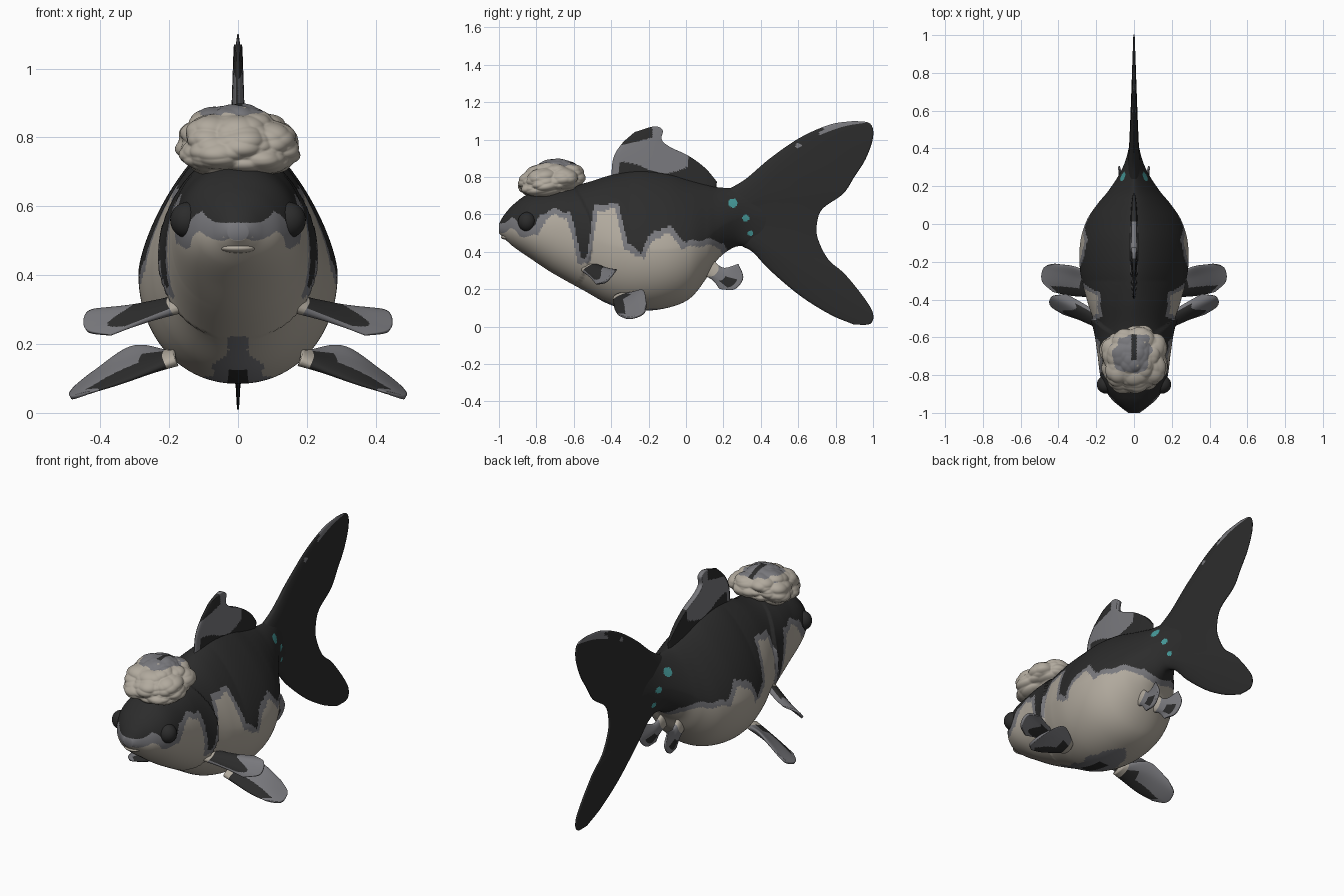
import bpy, bmesh, math
from mathutils import Vector, noise

default = bpy.data.objects.get("Cube")
if default:
    bpy.data.objects.remove(default)


def material(name, r, g, b):
    mat = bpy.data.materials.new(name)
    mat.use_nodes = True
    mat.diffuse_color = (r, g, b, 1)
    mat.node_tree.nodes["Principled BSDF"].inputs["Base Color"].default_value = (r, g, b, 1)
    return mat


BLACK, GREY, CREAM, TEAL = range(4)
palette = [material("black scales", .025, .025, .025),
           material("grey edging", .19, .19, .205),
           material("cream skin", .44, .40, .34),
           material("teal spots", .06, .32, .32)]


def finish(name, bm):
    bmesh.ops.recalc_face_normals(bm, faces=bm.faces[:])
    mesh = bpy.data.meshes.new(name)
    bm.to_mesh(mesh)
    bm.free()
    for mat in palette:
        mesh.materials.append(mat)
    mesh.shade_smooth()
    obj = bpy.data.objects.new(name, mesh)
    bpy.context.scene.collection.objects.link(obj)


def spline(points, u):
    """Catmull-Rom point on a list of tuples, u from 0 to 1."""
    pts = [Vector(p) for p in points]
    last = len(pts) - 1
    i = min(int(u * last), last - 1)
    f = u * last - i
    b, c = pts[i], pts[i + 1]
    a = pts[i - 1] if i > 0 else b * 2 - c
    d = pts[i + 2] if i + 2 <= last else c * 2 - b
    return b + (c - a) * (f / 2) + (a * 2 - b * 5 + c * 4 - d) * (f * f / 2) \
        + (b * 3 - a - c * 3 + d) * (f ** 3 / 2)


def loft(name, rings, paint):
    """Skin closed rings; paint(centre, ring index, point index) picks a colour."""
    bm = bmesh.new()
    rows = [[bm.verts.new(p) for p in ring] for ring in rings]
    n = len(rows[0])

    def quad(corners, i, j):
        face = bm.faces.new(corners)
        face.material_index = paint(face.calc_center_median(), i, j)

    for i in range(len(rows) - 1):
        for j in range(n):
            k = (j + 1) % n
            quad((rows[i][j], rows[i][k], rows[i + 1][k], rows[i + 1][j]), i, j)
    # ends are closed with strips joining opposite points
    for i in (0, len(rows) - 1):
        r = rows[i]
        for j in range(n // 2 - 1):
            quad((r[j], r[j + 1], r[n - 2 - j], r[n - 1 - j]), i, j)
    finish(name, bm)


def fin(name, base, outer, edge_a, edge_b, thick, paint, side=1, n=50):
    """Lens-shaped fin on the patch between four edge curves."""
    base, outer, edge_a, edge_b = [[(p[0] * side, p[1], p[2]) for p in c]
                                   for c in (base, outer, edge_a, edge_b)]

    def patch(s, t):
        b0, b1, o0, o1 = [Vector(p) for p in (base[0], base[-1], outer[0], outer[-1])]
        flat = b0.lerp(b1, t).lerp(o0.lerp(o1, t), s)
        across = spline(base, t).lerp(spline(outer, t), s)
        return across + spline(edge_a, s).lerp(spline(edge_b, s), t) - flat

    rings = []
    for i in range(n + 1):
        s, front, back = i / n, [], []
        for j in range(n + 1):
            t, e = j / n, .01
            s0, t0 = min(s, 1 - e), min(t, 1 - e)
            p = patch(s, t)
            ds = patch(s0 + e, t0) - patch(s0, t0)
            dt = patch(s0, t0 + e) - patch(s0, t0)
            half = (thick[0] * (1 - s) + thick[1] * s) * math.sqrt(1 - (2 * t - 1) ** 2) + .0015
            normal = ds.cross(dt).normalized() * half
            front.append(p + normal)
            back.append(p - normal)
        rings.append(front + back[::-1])
    loft(name, rings, lambda c, i, j: paint(c, i / n, min(j, 2 * n + 1 - j) / n))


def flat(points):
    return [(0, y, z) for y, z in points]


def level(table, y):
    for (y0, z0), (y1, z1) in zip(table, table[1:]):
        if y <= y1:
            return z0 + (z1 - z0) * max(0, y - y0) / (y1 - y0)
    return table[-1][1]


# Body: y, top, bottom, half width, height of widest line
profile = [(-1, .55, .5, .03, .525), (-.97, .6, .47, .07, .53), (-.92, .655, .425, .125, .53),
           (-.84, .71, .37, .17, .53), (-.72, .735, .29, .19, .51), (-.55, .765, .195, .205, .47),
           (-.4, .81, .115, .25, .43), (-.25, .835, .085, .285, .41), (-.1, .82, .1, .285, .41),
           (.02, .785, .15, .25, .43), (.11, .76, .26, .19, .47), (.17, .745, .36, .14, .52),
           (.26, .74, .425, .08, .57), (.34, .74, .43, .044, .58), (.44, .7, .46, .02, .58),
           (.53, .62, .54, .004, .58)]

# Lower border of the dark back along y
border = [(-1, .55), (-.93, .58), (-.87, .53), (-.81, .53), (-.78, .6), (-.7, .63), (-.62, .61),
          (-.59, .5), (-.56, .37), (-.53, .37), (-.51, .5), (-.49, .65), (-.36, .66), (-.31, .44),
          (-.24, .4), (-.2, .48), (-.13, .53), (-.08, .53), (0, .45), (.1, .47), (.2, .45), (.27, .3)]
spots = [(.25, .66, .025), (.32, .58, .018), (.345, .5, .015)]
belly = [(-.6, .015), (-.42, .065), (-.3, .09), (-.18, .09), (-.08, 0)]


def body_paint(c, i, j):
    for y, z, r in spots:
        if math.hypot(c.y - y, c.z - z) < r:
            return TEAL
    if c.z < .25 and -.6 < c.y < -.08:
        if abs(c.x) < .03 and -.42 < c.y < -.25:
            return BLACK
        if abs(c.x) < level(belly, c.y) + .01 * math.sin(c.y * 40):
            return GREY
    wave = .008 * math.sin(c.y * 60)
    if c.z > level(border, c.y) + wave:
        return BLACK
    rim = min(level(border, c.y - .018), level(border, c.y + .018)) + wave
    return GREY if c.z > rim - (.045 if c.y < -.75 else .03) else CREAM


def body_ring(u, count=160):
    y, top, bottom, width, mid = spline([Vector(p) for p in profile], u)
    blend = min(1, max(0, (y + .65) / .35))
    ring = []
    for k in range(count):
        a = 2 * math.pi * (k + .5) / count
        ca, sa = math.cos(a), math.sin(a)
        power = 2 / (2.1 - .65 * blend) if sa > 0 else .95
        x = math.copysign(abs(ca) ** power, ca) * width
        z = mid + math.copysign(abs(sa) ** power, sa) * (top - mid if sa > 0 else mid - bottom)
        # raised gill cover ending in a curved step
        g = y + .5 + 1.3 * (z - .47) ** 2
        if -.2 < g < 0:
            x *= 1 + .08 * (1 + g / .2)
        ring.append((x, y, z))
    return ring


loft("body", [body_ring(i / 290) for i in range(291)], body_paint)


# Tail fin
def tail_paint(c, s, t):
    rim = t < .07 and s > .7 + .04 * math.sin(t * 90)
    speck = math.hypot(c.y - .6, c.z - .97) < .014
    return GREY if rim or speck else BLACK


fin("tail_fin", flat([(.22, .73), (.25, .58), (.3, .43)]),
    flat([(.9, 1.1), (.985, 1.085), (1, 1.01), (.96, .895), (.9, .8), (.84, .71), (.73, .63),
          (.7, .55), (.705, .47), (.76, .36), (.85, .28), (.955, .15), (1, .07), (.985, .015), (.9, .01)]),
    flat([(.22, .73), (.32, .79), (.45, .9), (.61, 1.01), (.77, 1.08), (.9, 1.1)]),
    flat([(.3, .43), (.36, .395), (.45, .3), (.61, .165), (.77, .065), (.9, .01)]),
    (.04, .003), tail_paint, n=70)


# Dorsal fin
def dorsal_paint(c, s, t):
    low = c.z < .85 + .03 * math.sin(c.y * 14) and c.y > -.36
    tip = c.z > 1 + .25 * (c.y + .22) and c.y < -.18
    return BLACK if low or tip or c.y > .01 or t < .02 else GREY


fin("dorsal_fin", flat([(-.4, .77), (-.2, .8), (0, .75), (.16, .72)]),
    flat([(-.275, 1.04), (-.17, 1.07), (-.125, 1.05), (-.13, 1), (-.085, .96), (.01, .915),
          (.1, .85), (.165, .775)]),
    flat([(-.4, .77), (-.39, .895), (-.345, .975), (-.275, 1.04)]),
    flat([(.16, .72), (.165, .775)]), (.02, .013), dorsal_paint)


def pectoral_paint(c, s, t):
    if s < .1:
        return CREAM
    return BLACK if s < .62 + .15 * math.sin(t * 7) and .06 < t < .85 else GREY


def pelvic_paint(c, s, t):
    if s < .1:
        return CREAM
    return BLACK if t < .45 - .25 * s and s < .85 or s < .3 and t < .7 else GREY


def anal_paint(c, s, t):
    return CREAM if s < .3 else BLACK if .5 < s < .85 and .2 < t < .6 else GREY


def ellipsoid(name, centre, size, colour):
    bm = bmesh.new()
    bmesh.ops.create_uvsphere(bm, u_segments=32, v_segments=20, radius=1)
    bmesh.ops.scale(bm, vec=size, verts=bm.verts)
    bmesh.ops.translate(bm, vec=centre, verts=bm.verts)
    for f in bm.faces:
        f.material_index = colour
    finish(name, bm)


# Paired fins and eyes
for side, label in ((1, "left"), (-1, "right")):
    fin(label + "_pectoral_fin", [(.17, -.56, .3), (.17, -.48, .33)],
        [(.37, -.48, .225), (.44, -.43, .24), (.435, -.385, .29), (.36, -.37, .305)],
        [(.17, -.56, .3), (.28, -.51, .26), (.37, -.48, .225)],
        [(.17, -.48, .33), (.27, -.42, .31), (.36, -.37, .305)],
        (.022, .005), pectoral_paint, side)
    fin(label + "_pelvic_fin", [(.18, -.39, .15), (.18, -.3, .17)],
        [(.43, -.36, .06), (.485, -.3, .045), (.475, -.23, .07), (.42, -.21, .12)],
        [(.18, -.39, .15), (.33, -.38, .09), (.43, -.36, .06)],
        [(.18, -.3, .17), (.3, -.23, .195), (.42, -.21, .12)],
        (.022, .005), pelvic_paint, side)
    fin(label + "_anal_fin", [(.05, .08, .28), (.05, .14, .36)],
        [(.065, .18, .2), (.075, .26, .2), (.08, .305, .26), (.08, .28, .335)],
        [(.05, .08, .28), (.06, .14, .25), (.065, .18, .2)],
        [(.05, .14, .36), (.06, .2, .315), (.08, .28, .335)],
        (.02, .004), anal_paint, side, 30)
    ellipsoid(label + "_eye", (side * .147, -.85, .56), (.05, .048, .052), BLACK)

# Mouth
ellipsoid("upper_lip", (0, -.965, .512), (.058, .035, .016), CREAM)
ellipsoid("lower_lip", (0, -.955, .478), (.05, .035, .014), CREAM)
ellipsoid("mouth_slit", (0, -.965, .494), (.048, .025, .007), GREY)

# Lumpy head growth, wider below
bm = bmesh.new()
bmesh.ops.create_icosphere(bm, subdivisions=6, radius=1)
for v in bm.verts:
    d = v.co.normalized()
    big = noise.voronoi(d * 1.5 + Vector((5, 2, 1)))[0][0]
    small = noise.voronoi(d * 2.6 + Vector((3, 1, 7)))[0][0]
    full = 1 / (abs(d.x) ** 2.5 + abs(d.y) ** 2.5 + abs(d.z) ** 2.5) ** .4
    r = full * (1.1 - .24 * big * big - .1 * small * small)
    wide = .168 * r * (1 - .16 * d.z)
    v.co = Vector((d.x * wide, d.y * wide - .717, d.z * .097 * r + .79 + d.y * .018))
for f in bm.faces:
    c = f.calc_center_median()
    f.material_index = CREAM
    if c.z > .835 and math.hypot(c.x + .015, c.y + .68) < .1 + .05 * noise.noise(c * 20):
        f.material_index = BLACK if abs(c.x) < .014 and c.y > -.72 else GREY
finish("head_growth", bm)
